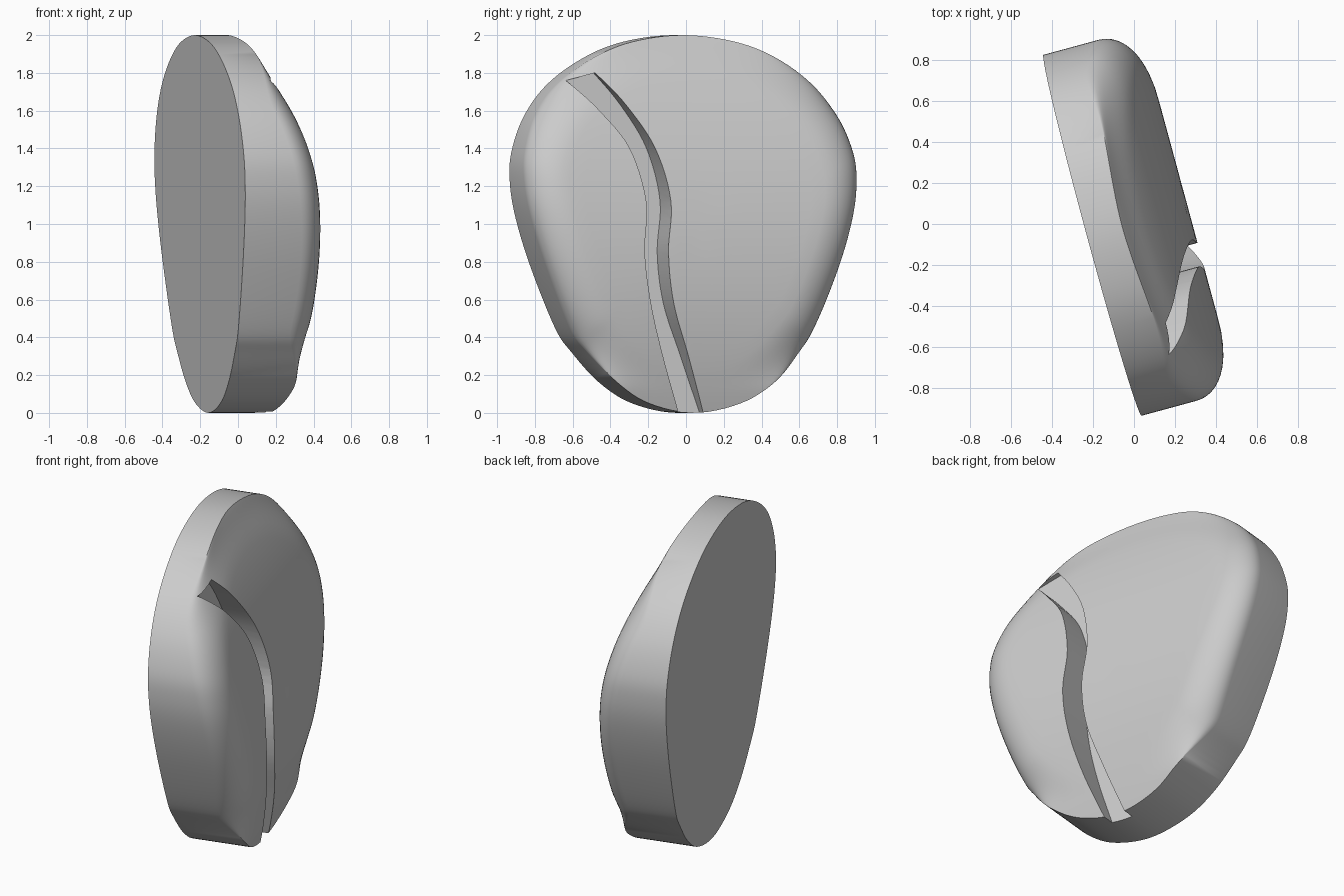
import bpy, bmesh
from math import sqrt, radians
from mathutils import Matrix, Vector

cube = bpy.data.objects.get("Cube")
if cube:
    bpy.data.objects.remove(cube)

# Local frame: X = thickness, Y = across the stone, Z = up
TURN = Matrix.Rotation(radians(15.2), 4, 'Z')
RIM_W, RIM_H = 0.22, 0.15


def smooth_curve(pts, steps, closed=False):
    """Catmull-Rom through 2D points."""
    n, out = len(pts), []
    pick = (lambda i: Vector(pts[i % n])) if closed else (lambda i: Vector(pts[max(0, min(n - 1, i))]))
    for i in range(n if closed else n - 1):
        a, b, c, d = (pick(i + k) for k in (-1, 0, 1, 2))
        for s in range(steps):
            t = s / steps
            out.append(0.5 * (2 * b + (c - a) * t + (2 * a - 5 * b + 4 * c - d) * t ** 2
                              + (3 * b - a - 3 * c + d) * t ** 3))
    if not closed:
        out.append(Vector(pts[-1]))
    return out


def fade(a, b, v):
    t = max(0, min(1, (v - a) / (b - a)))
    return t * t * (3 - 2 * t)


def back_depth(z):
    return -0.2 + 0.037 * (1 - z)


def front_depth(z, edge):
    """Bowed front surface with a rounded shoulder along the sides."""
    d = 0.275 - 0.198 * (z - 0.75) ** 2 - 0.05 * max(0, z - 1.3) ** 2
    k = max(0, 1 - edge / RIM_W)
    shoulder = RIM_H * (1 - sqrt(max(0, 1 - k * k)))
    return d - shoulder * fade(0.12, 0.45, z) * (1 - fade(1.6, 2.0, z))


def finish(bm, name):
    bmesh.ops.recalc_face_normals(bm, faces=bm.faces)
    bm.transform(TURN)
    mesh = bpy.data.meshes.new(name)
    bm.to_mesh(mesh)
    bm.free()
    obj = bpy.data.objects.new(name, mesh)
    bpy.context.collection.objects.link(obj)
    return obj


# Outline of the rounded, downward tapering slab
half = [(0.28, 1.965), (0.5, 1.88), (0.7, 1.74), (0.83, 1.57), (0.9, 1.38), (0.91, 1.22),
        (0.88, 1.03), (0.8, 0.77), (0.67, 0.45), (0.58, 0.32), (0.43, 0.16), (0.25, 0.05)]
outline = smooth_curve([(0, 2)] + half + [(0, 0)] + [(-u, z) for u, z in reversed(half)], 6, True)

# Body: flat back, straight wall, front built from shrinking rings
bm = bmesh.new()
centre = Vector((0, 1))
rings = [[bm.verts.new((back_depth(p.y), p.x, p.y)) for p in outline]]
insets = [RIM_W * (i / 10) ** 2 for i in range(11)] + [0.3, 0.4, 0.5, 0.6, 0.7, 0.8]
for inset in insets:
    ring = []
    for p in outline:
        ray = p - centre
        q = centre + ray * (1 - inset / 0.95)
        ring.append(bm.verts.new((front_depth(q.y, inset * ray.length / 0.95), q.x, q.y)))
    rings.append(ring)
n = len(outline)
for a, b in zip(rings, rings[1:]):
    for i in range(n):
        j = (i + 1) % n
        bm.faces.new((a[i], a[j], b[j], b[i]))
bm.faces.new(rings[0])
hub = bm.verts.new((front_depth(1, 1), 0, 1))
for i in range(n):
    bm.faces.new((rings[-1][i], rings[-1][(i + 1) % n], hub))
body = finish(bm, "slab_body")

# Cutter for the S-shaped groove with a flat floor
left = smooth_curve([(-0.66, 1.76), (-0.5, 1.59), (-0.36, 1.4), (-0.285, 1.12), (-0.3, 0.85),
                     (-0.265, 0.58), (-0.19, 0.3), (-0.085, 0), (-0.05, -0.1)], 6)
right = smooth_curve([(-0.505, 1.8), (-0.36, 1.63), (-0.22, 1.4), (-0.15, 1.12), (-0.17, 0.85),
                      (-0.14, 0.58), (-0.05, 0.3), (0.05, 0), (0.085, -0.1)], 6)
bm = bmesh.new()
rows = []
for l, r in zip(left, right):
    rows.append([bm.verts.new(c) for c in ((0.09 - 0.055 * l.y, l.x, l.y), (0.09 - 0.055 * r.y, r.x, r.y),
                                           (0.6, r.x, r.y), (0.6, l.x, l.y))])
for a, b in zip(rows, rows[1:]):
    for i in range(4):
        j = (i + 1) % 4
        bm.faces.new((a[i], a[j], b[j], b[i]))
bm.faces.new(rows[0])
bm.faces.new(rows[-1])
cutter = finish(bm, "groove_cutter")
cutter.hide_render = True

# Cut the groove, then drop the cutter
cut = body.modifiers.new("groove", 'BOOLEAN')
cut.operation, cut.solver, cut.object = 'DIFFERENCE', 'EXACT', cutter
bpy.context.view_layer.objects.active = body
body.select_set(True)
cutter.select_set(False)
bpy.ops.object.modifier_apply(modifier=cut.name)
bpy.data.objects.remove(cutter)

# Plain grey finish
grey = bpy.data.materials.new("plain_grey")
grey.use_nodes = True
colour = (0.6, 0.6, 0.6, 1)
grey.diffuse_color = colour
grey.node_tree.nodes["Principled BSDF"].inputs["Base Color"].default_value = colour
body.data.materials.clear()
body.data.materials.append(grey)
bpy.ops.object.shade_smooth_by_angle(angle=radians(30))
